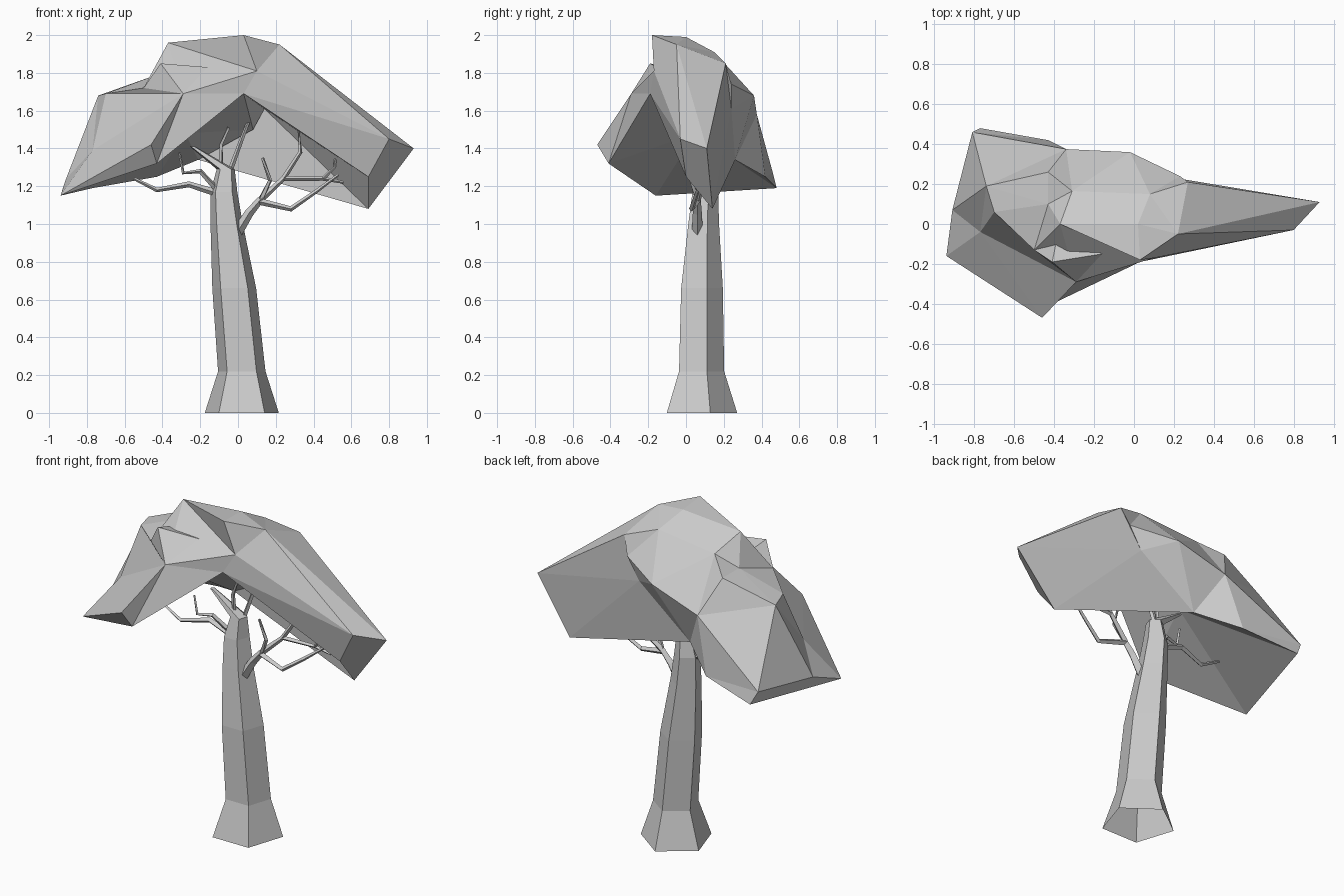
import bpy
import bmesh
from mathutils import Vector

cube = bpy.data.objects.get("Cube")
if cube:
    bpy.data.objects.remove(cube, do_unlink=True)

grey = bpy.data.materials.new("plain grey")
grey.use_nodes = True
grey.diffuse_color = (0.6, 0.6, 0.6, 1)
for node in grey.node_tree.nodes:
    if node.type == 'BSDF_PRINCIPLED':
        node.inputs["Base Color"].default_value = grey.diffuse_color


def finish(name, bm):
    """Turn a bmesh into a flat-shaded grey object."""
    bmesh.ops.recalc_face_normals(bm, faces=bm.faces)
    mesh = bpy.data.meshes.new(name)
    bm.to_mesh(mesh)
    bm.free()
    mesh.materials.append(grey)
    obj = bpy.data.objects.new(name, mesh)
    bpy.context.collection.objects.link(obj)
    return obj


def add_face(bm, verts):
    """Add a face unless it is degenerate or already there."""
    if len(set(verts)) == len(verts) and not bm.faces.get(verts):
        bm.faces.new(verts)


def stitch(bm, a, b):
    """Fill the strip between two ridge lines, shortest diagonal first."""
    i = j = 0
    while i < len(a) - 1 or j < len(b) - 1:
        step_a = (a[i + 1].co - b[j].co).length if i < len(a) - 1 else float("inf")
        step_b = (b[j + 1].co - a[i].co).length if j < len(b) - 1 else float("inf")
        if step_a <= step_b:
            add_face(bm, [a[i], a[i + 1], b[j]])
            i += 1
        else:
            add_face(bm, [a[i], b[j + 1], b[j]])
            j += 1


def tube(name, path, radii, sides, upright=False):
    """Tapered faceted tube, open at its foot; upright keeps its rings level."""
    bm = bmesh.new()
    path = [Vector(p) for p in path]
    rings = []
    for k, (centre, radius) in enumerate(zip(path, radii)):
        along = path[min(k + 1, len(path) - 1)] - path[max(k - 1, 0)]
        matrix = along.to_track_quat('Z', 'Y').to_matrix().to_4x4()
        if upright:
            matrix.identity()
        matrix.translation = centre
        made = bmesh.ops.create_circle(bm, segments=sides, radius=radius, matrix=matrix)
        rings.append(made["verts"])
    for low, high in zip(rings, rings[1:]):
        for k in range(sides):
            n = (k + 1) % sides
            add_face(bm, [low[k], low[n], high[n], high[k]])
    add_face(bm, rings[-1])
    return finish(name, bm)


# Trunk: five sides, flared foot, bent tip
tube("trunk",
     [(.02, .065, 0), (.02, .07, .22), (-.02, .073, .66), (-.06, .085, 1.0),
      (-.075, .095, 1.17), (-.065, .1, 1.29), (-.24, .1, 1.41)],
     [.206, .132, .122, .09, .075, .05, .015], 5, upright=True)

# Branches: bent four-sided twigs
branches = {
    "left_bough": (.03, [(-.02, .06, .93), (.06, .06, 1.06), (.12, .06, 1.13)]),
    "left_low_branch": (.018, [(.11, .06, 1.12), (.28, .03, 1.08), (.41, .06, 1.17), (.53, .09, 1.26)]),
    "left_high_branch": (.018, [(.11, .06, 1.12), (.24, .09, 1.24), (.45, .1, 1.24), (.56, .1, 1.22)]),
    "left_fork": (.014, [(.24, .09, 1.24), (.33, .1, 1.38), (.32, .1, 1.52)]),
    "left_twig": (.014, [(.12, .06, 1.13), (.17, .03, 1.23), (.13, .02, 1.35)]),
    "left_tip_twig": (.01, [(.45, .1, 1.24), (.51, .08, 1.3), (.52, .08, 1.37)]),
    "top_branch": (.014, [(-.09, .1, 1.25), (-.09, .08, 1.42), (-.05, .06, 1.51)]),
    "top_twig": (.014, [(-.05, .12, 1.26), (.02, .12, 1.45), (.07, .1, 1.58)]),
    "right_low_branch": (.02, [(-.1, .09, 1.16), (-.26, .1, 1.21), (-.43, .06, 1.18), (-.55, .07, 1.24)]),
    "right_high_branch": (.016, [(-.11, .09, 1.18), (-.2, .04, 1.28), (-.29, .02, 1.27), (-.31, .02, 1.38)]),
}
for name, (thick, path) in branches.items():
    tube(name, path, [thick * (1 - .2 * k) for k in range(len(path))], 4)

# Canopy: ridge lines from the model's right to its left, stitched around
right_tip, right_corner, low_corner = (-.94, -.16, 1.15), (-.91, .07, 1.24), (-.77, .48, 1.19)
shoulder, notch, dip = (-.74, .19, 1.68), (-.5, -.13, 1.72), (-.43, .1, 1.79)
front_bulge, peak, saddle = (-.29, -.29, 1.69), (-.37, 0, 1.96), (.22, -.05, 1.95)
brow_bend = (.1, -.17, 1.81)
back_peak, left_tip = (.27, .21, 1.85), (.93, .11, 1.4)
brow_end, hem_end, back_end = (.8, -.03, 1.45), (.69, 0, 1.25), (.69, .14, 1.08)
back_low, back_notch = (-.43, .42, 1.25), (-.21, .26, 1.34)

front_hem = [right_tip, (-.43, -.41, 1.32), (.03, -.19, 1.69), hem_end]
brow_right = [right_tip, (-.46, -.47, 1.42), front_bulge, brow_bend]
brow_left = [brow_bend, brow_end]
crest_right = [right_tip, (-.77, -.04, 1.39), (-.7, .06, 1.69), notch, peak]
crest_left = [peak, (.03, -.18, 2), saddle, left_tip]
middle_crest = [right_tip, right_corner, shoulder, dip, peak, (.02, 0, 1.99), saddle, left_tip]
back_crest = [right_corner, shoulder, (-.43, .26, 1.79), (-.31, .165, 1.87),
              (.08, .15, 1.91), back_peak, left_tip]
back_rim = [right_corner, (-.81, .46, 1.27), (-.34, .375, 1.58),
            (-.02, .36, 1.68), (.23, .24, 1.74), back_peak, left_tip]
back_fold = [right_corner, low_corner, back_low, back_notch, (.15, .24, 1.61), left_tip]
back_hem = [right_corner, low_corner, back_low, back_notch, back_end]
ceiling = [right_tip, (-.28, .05, 1.48), (.08, .18, 1.5), (.14, .19, 1.61), hem_end]

bm = bmesh.new()
shared = {}


def line(points):
    """Vertices of a ridge, reusing the corners that ridges share."""
    for p in points:
        if p not in shared:
            shared[p] = bm.verts.new(p)
    return [shared[p] for p in points]


strips = [(front_hem, brow_right + brow_left[1:]), (brow_right, crest_right),
          (brow_left, crest_left), (crest_right + crest_left[1:], middle_crest),
          (middle_crest, back_crest), (back_crest, back_rim), (back_rim, back_fold),
          (back_fold, back_hem), (back_hem, ceiling), (ceiling, front_hem)]
for a, b in strips:
    stitch(bm, line(a), line(b))
add_face(bm, line([brow_end, hem_end, back_end, left_tip]))
finish("canopy", bm)

# Small spike jutting from the front of the canopy
bm = bmesh.new()
for p in (notch, front_bulge, (-.41, -.19, 1.85), (-.16, -.15, 1.83), (-.37, 0, 1.8)):
    bm.verts.new(p)
bmesh.ops.convex_hull(bm, input=bm.verts)
finish("canopy_spike", bm)
